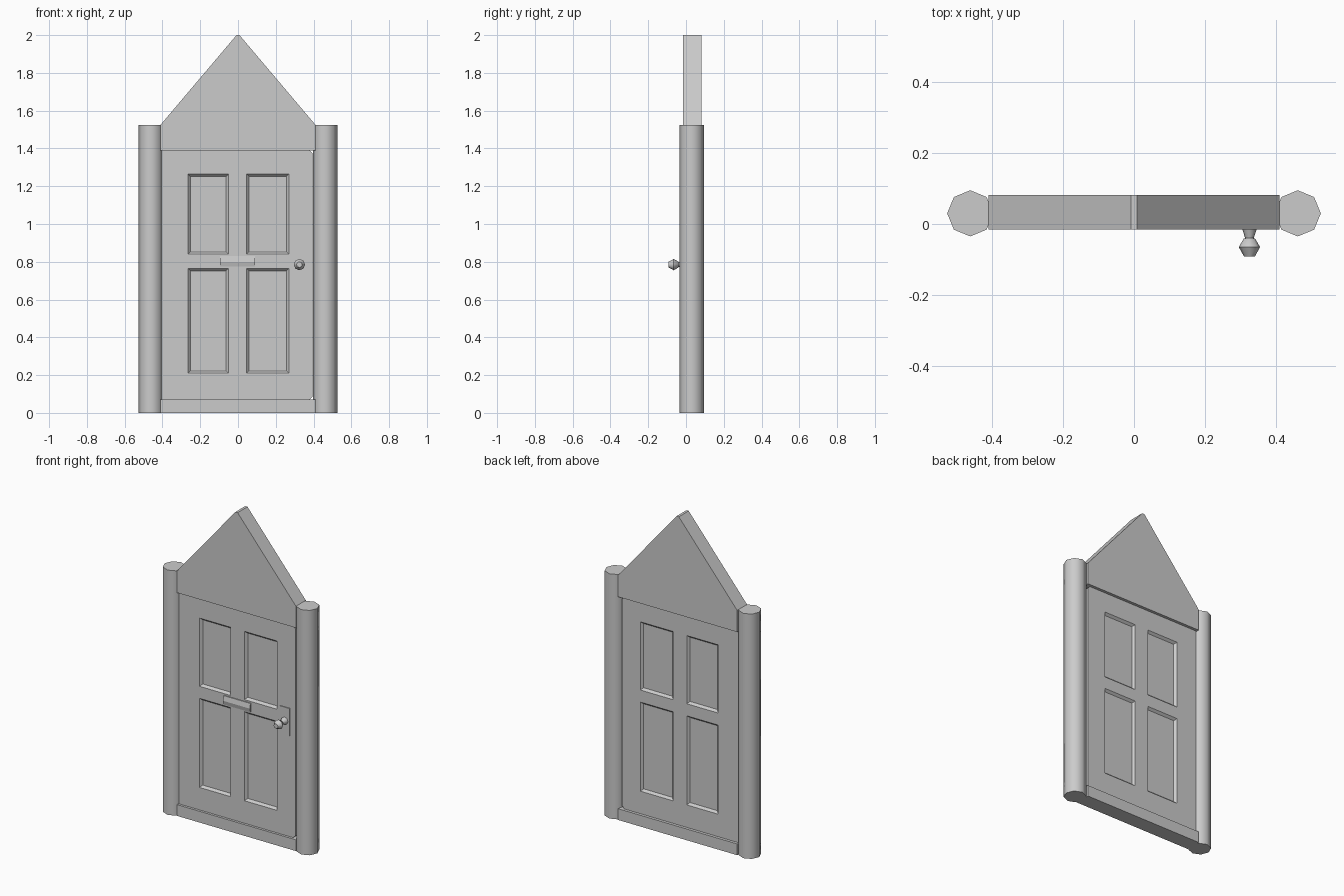
import bpy, bmesh, math

if "Cube" in bpy.data.objects:
    bpy.data.objects.remove(bpy.data.objects["Cube"])


def finish(name, bm, angle=50):
    bmesh.ops.recalc_face_normals(bm, faces=bm.faces[:])
    me = bpy.data.meshes.new(name)
    bm.to_mesh(me)
    bm.free()
    ob = bpy.data.objects.new(name, me)
    bpy.context.collection.objects.link(ob)
    bpy.ops.object.select_all(action='DESELECT')
    ob.select_set(True)
    bpy.context.view_layer.objects.active = ob
    bpy.ops.object.shade_smooth_by_angle(angle=math.radians(angle))
    return ob


def loft(name, rings, angle=50):
    """Skin a list of equal-length point rings and cap both ends."""
    bm = bmesh.new()
    vs = [[bm.verts.new(p) for p in r] for r in rings]
    n = len(vs[0])
    for a, b in zip(vs, vs[1:]):
        for i in range(n):
            j = (i + 1) % n
            bm.faces.new((a[i], a[j], b[j], b[i]))
    bm.faces.new(vs[0])
    bm.faces.new(vs[-1])
    return finish(name, bm, angle)


def prism_y(name, outline, y0, y1):
    return loft(name, [[(x, y, z) for x, z in outline] for y in (y0, y1)], 30)


def box(name, x0, x1, y0, y1, z0, z1):
    return prism_y(name, [(x0, z0), (x1, z0), (x1, z1), (x0, z1)], y0, y1)


def circle(r, n):
    return [(r * math.cos(2 * math.pi * i / n), r * math.sin(2 * math.pi * i / n))
            for i in range(n)]


# octagonal side posts
for side, sx in (("left", -1), ("right", 1)):
    loft(side + "_post", [[(sx * 0.461 + x, 0.03 + y, z) for x, y in circle(0.065, 8)]
                          for z in (0, 0.07, 1.39, 1.525)])

# gable above the door and sill below it
prism_y("gable", [(-0.41, 1.39), (0.41, 1.39), (0.41, 1.525), (0.008, 2.0),
                  (-0.008, 2.0), (-0.41, 1.525)], -0.015, 0.082)
box("sill", -0.41, 0.41, -0.015, 0.082, 0, 0.07)

# door slab with four recessed panels on both faces
xs = [-0.405, -0.265, -0.05, 0.045, 0.27, 0.395]
zs = [0.07, 0.21, 0.765, 0.84, 1.265, 1.39]
Y0, Y1 = 0.0, 0.064
bm = bmesh.new()
grid = [[[bm.verts.new((x, y, z)) for z in zs] for x in xs] for y in (Y0, Y1)]
panels = []
for g in grid:
    for i in range(5):
        for k in range(5):
            f = bm.faces.new((g[i][k], g[i + 1][k], g[i + 1][k + 1], g[i][k + 1]))
            if i in (1, 3) and k in (1, 3):
                panels.append(f)
f, b = grid
for i in range(5):
    for e in (0, 5):
        bm.faces.new((f[i][e], f[i + 1][e], b[i + 1][e], b[i][e]))
        bm.faces.new((f[e][i], f[e][i + 1], b[e][i + 1], b[e][i]))
bmesh.ops.recalc_face_normals(bm, faces=bm.faces[:])
bmesh.ops.inset_individual(bm, faces=panels, thickness=0.018, depth=-0.014)
corners = [bm.edges.get((f[5][k], b[5][k])) for k in (0, 5)]
bmesh.ops.bevel(bm, geom=corners, offset=0.015, segments=1, affect='EDGES')
finish("door", bm, 30)

# letter flap, slanted outward at its lower edge
flap = [(0.004, 0.83), (-0.006, 0.83), (-0.012, 0.80), (-0.006, 0.775), (0.004, 0.775)]
loft("letter_flap", [[(x, y, z) for y, z in flap] for x in (-0.095, 0.09)], 15)

# lock plate and turned knob
box("lock_plate", 0.29, 0.36, -0.005, 0.004, 0.70, 0.87)
profile = [(0.003, 0.026), (-0.015, 0.02), (-0.04, 0.012), (-0.041, 0.016),
           (-0.065, 0.03), (-0.092, 0.015)]
loft("door_knob", [[(0.325 + x, y, 0.785 + z) for x, z in circle(r, 8)]
                   for y, r in profile])
